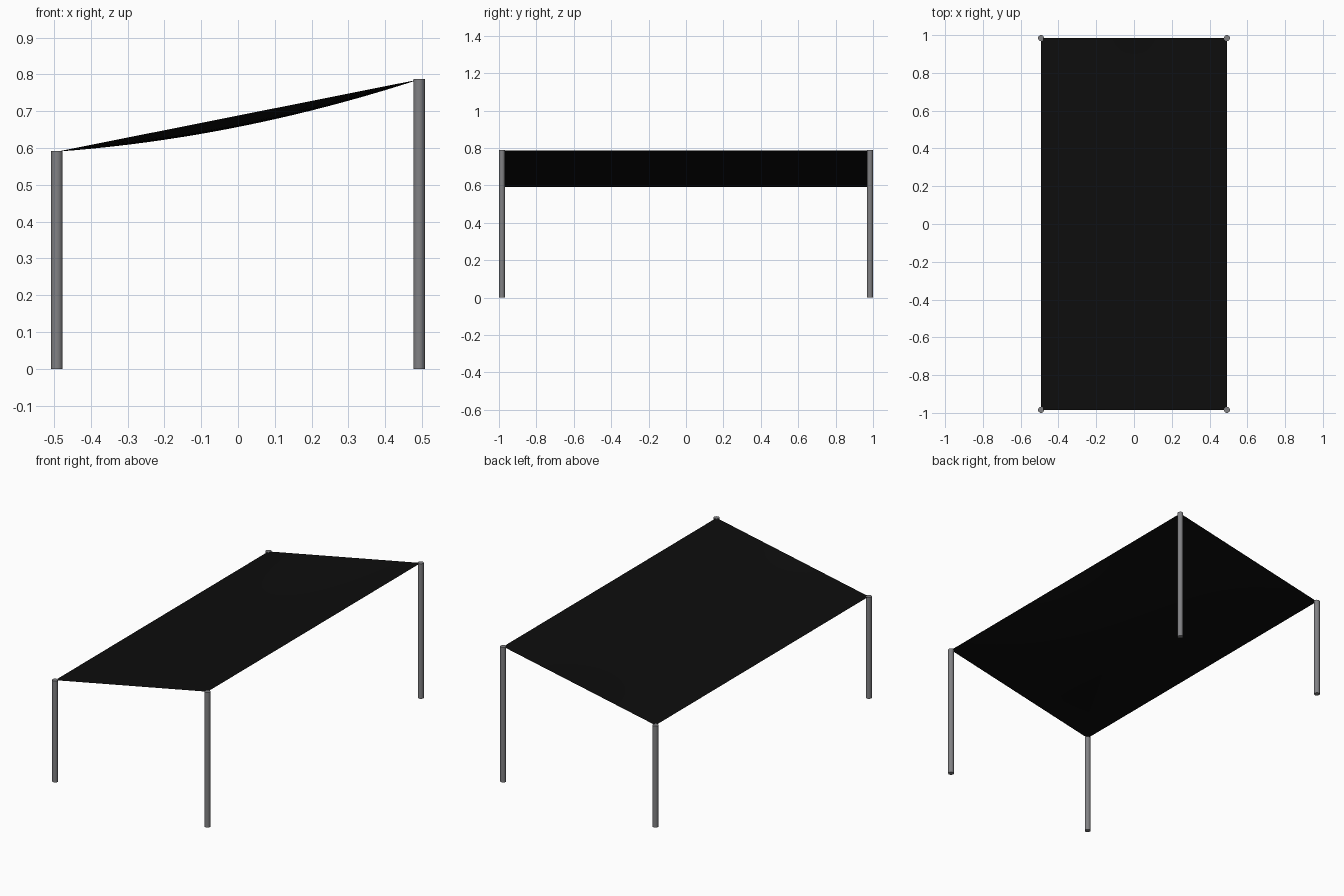
import bpy, bmesh

if "Cube" in bpy.data.objects:
    bpy.data.objects.remove(bpy.data.objects["Cube"])

def material(name, color):
    m = bpy.data.materials.new(name)
    m.diffuse_color = (*color, 1)
    m.use_nodes = True
    m.node_tree.nodes["Principled BSDF"].inputs["Base Color"].default_value = m.diffuse_color
    return m

black = material("black fabric", (0.004, 0.004, 0.004))
grey = material("grey metal", (0.22, 0.22, 0.23))

X, Y, R = 0.492, 0.984, 0.016
LOW, HIGH, SAG = 0.592, 0.788, 0.031

# Four corner poles, short on the left and tall on the right
for sx, side, h in ((-1, "left", LOW), (1, "right", HIGH)):
    for sy, end in ((-1, "front"), (1, "back")):
        bpy.ops.mesh.primitive_cylinder_add(vertices=24, radius=R, depth=h,
                                            location=(sx * X, sy * Y, h / 2))
        pole = bpy.context.object
        pole.name = f"{end}_{side}_pole"
        pole.data.materials.append(grey)
        bpy.ops.object.shade_smooth_by_angle()

# Sloping fabric sheet with straight edges and a sagging middle
bm = bmesh.new()
bmesh.ops.create_grid(bm, x_segments=20, y_segments=32, size=1)
for v in bm.verts:
    u, w = v.co.x, v.co.y
    slope = LOW + (HIGH - LOW) * (u + 1) / 2 - 0.002
    v.co = (u * X, w * Y, slope - SAG * (1 - u * u) * (1 - w * w))
mesh = bpy.data.meshes.new("canopy_sheet")
bm.to_mesh(mesh)
bm.free()
mesh.materials.append(black)
sheet = bpy.data.objects.new("canopy_sheet", mesh)
bpy.context.collection.objects.link(sheet)
for p in mesh.polygons:
    p.use_smooth = True
